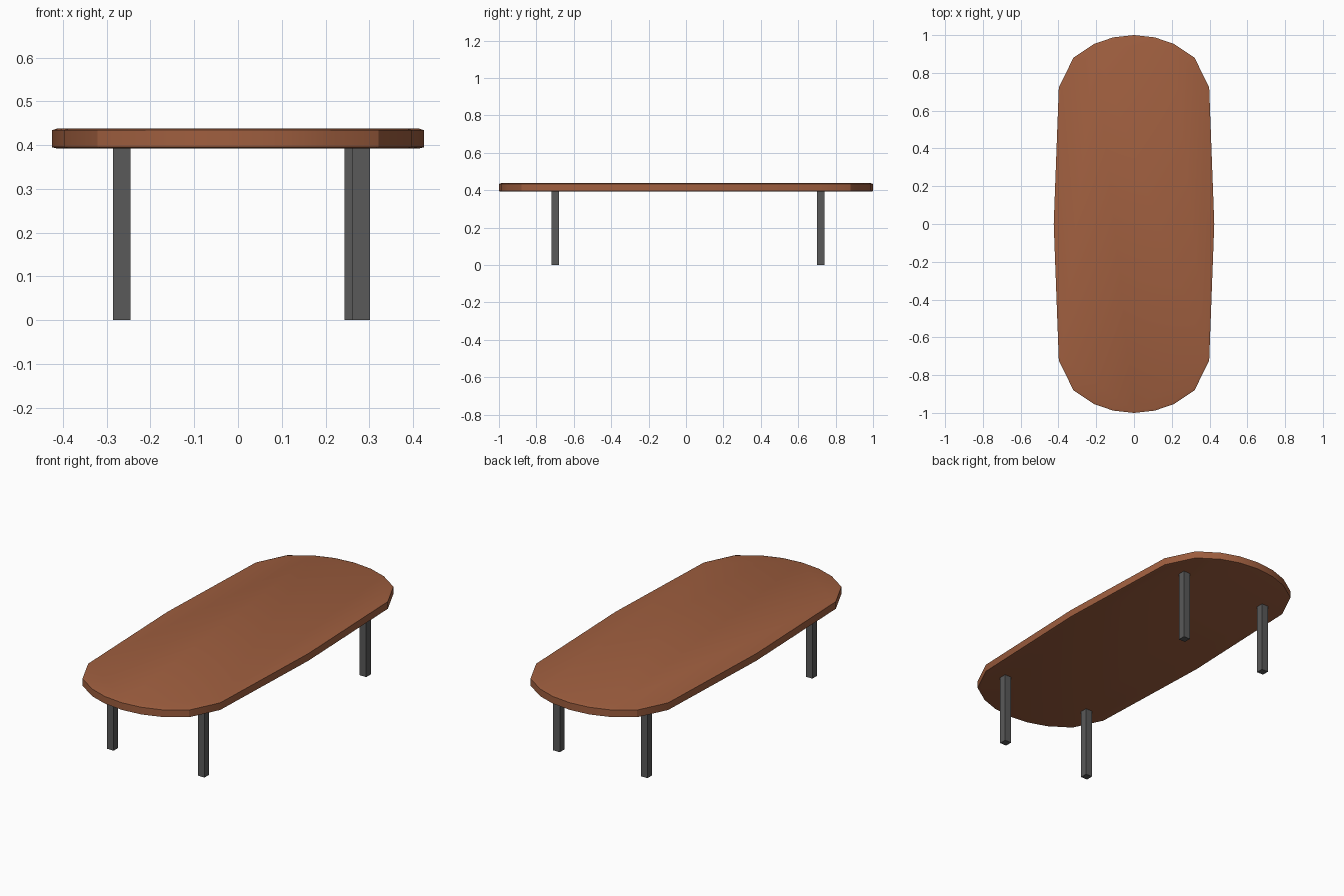
import bpy, bmesh

if "Cube" in bpy.data.objects:
    bpy.data.objects.remove(bpy.data.objects["Cube"])


def material(name, rgb):
    m = bpy.data.materials.new(name)
    m.diffuse_color = (*rgb, 1)
    m.use_nodes = True
    m.node_tree.nodes["Principled BSDF"].inputs["Base Color"].default_value = m.diffuse_color
    return m


def finish(name, bm, mat):
    bmesh.ops.recalc_face_normals(bm, faces=bm.faces)
    me = bpy.data.meshes.new(name)
    bm.to_mesh(me)
    bm.free()
    me.materials.append(mat)
    ob = bpy.data.objects.new(name, me)
    bpy.context.collection.objects.link(ob)
    return ob


wood = material("brown wood", (0.35, 0.114, 0.05))
metal = material("dark grey metal", (0.1, 0.1, 0.1))

# Tabletop: quarter outline mirrored to a full rounded oblong
quarter = [(0.425, 0), (0.398, 0.722), (0.321, 0.88), (0.212, 0.953), (0.11, 0.988), (0, 1)]
half = quarter + [(-x, y) for x, y in quarter[-2::-1]]
outline = half + [(-x, -y) for x, y in half[1:-1]]

# Stacked rings (inset, height) give a slim softened rim
bm = bmesh.new()
rings = []
for inset, z in [(0.012, 0.392), (0, 0.395), (0, 0.434), (0.012, 0.438)]:
    sx, sy = 1 - inset / 0.425, 1 - inset
    rings.append([bm.verts.new((x * sx, y * sy, z)) for x, y in outline])
n = len(outline)
for a, b in zip(rings, rings[1:]):
    for i in range(n):
        j = (i + 1) % n
        bm.faces.new((a[i], a[j], b[j], b[i]))
bm.faces.new(rings[0][::-1])
bm.faces.new(rings[-1])
top = finish("tabletop", bm, wood)
bpy.context.view_layer.objects.active = top
top.select_set(True)
bpy.ops.object.shade_smooth_by_angle(angle=0.52)

# Four square legs, back right one set slightly inwards
legs = {
    "front_left_leg": (-0.266, -0.70),
    "front_right_leg": (0.282, -0.70),
    "back_left_leg": (-0.266, 0.72),
    "back_right_leg": (0.263, 0.72),
}
for name, (x, y) in legs.items():
    bm = bmesh.new()
    bmesh.ops.create_cube(bm, size=1)
    for v in bm.verts:
        v.co = (x + v.co.x * 0.04, y + v.co.y * 0.04, (v.co.z + 0.5) * 0.395)
    finish(name, bm, metal)
